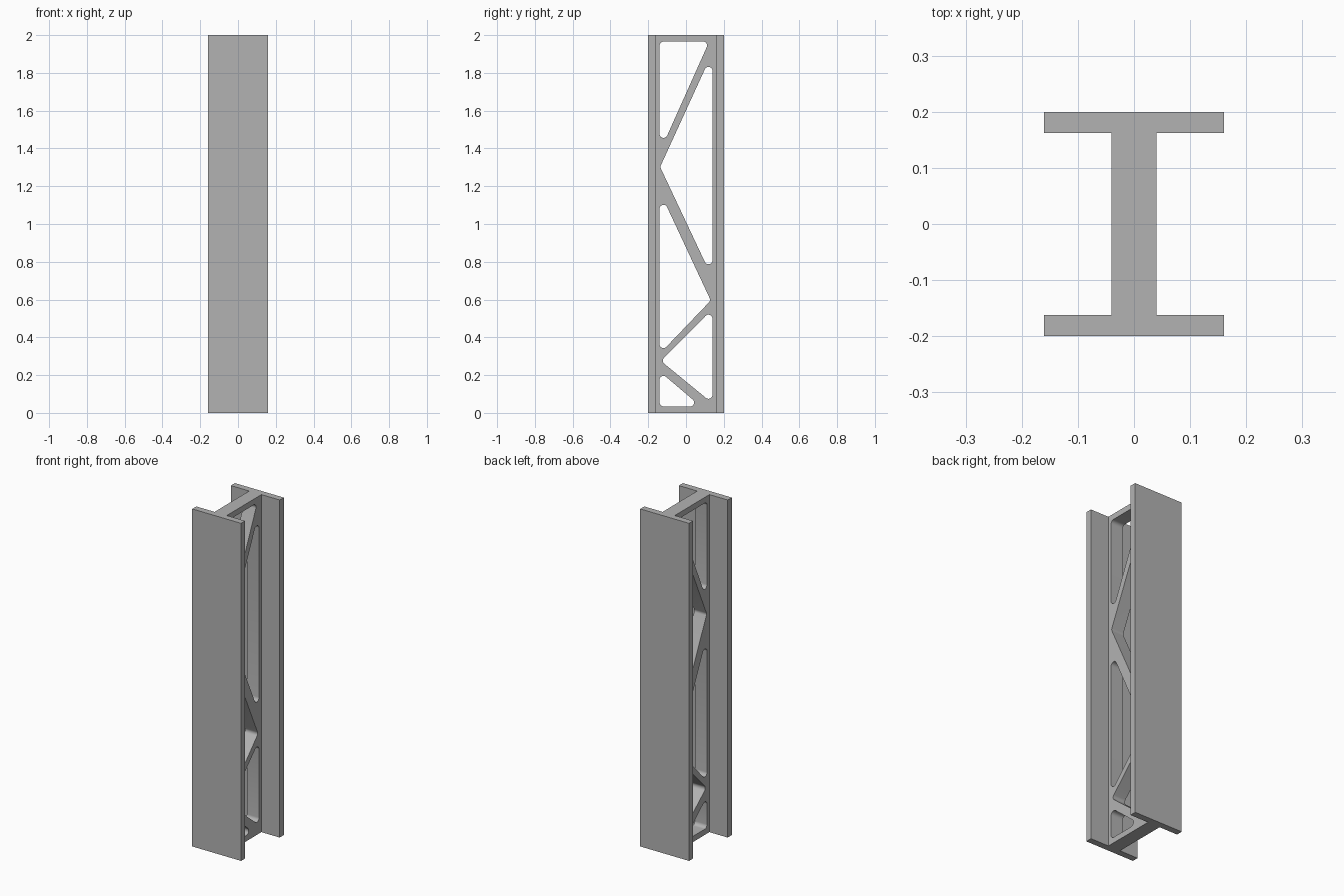
import bpy
import bmesh
import math
from mathutils import Vector

cube = bpy.data.objects.get("Cube")
if cube:
    bpy.data.objects.remove(cube, do_unlink=True)

HEIGHT, HALF_W, HALF_D = 2.0, 0.16, 0.2
WEB, FLANGE_IN = 0.04, 0.162     # half web thickness, inner flange face
EDGE, RADIUS = 0.14, 0.021       # pocket side wall, pocket corner radius

grey = bpy.data.materials.new("steel_grey")
grey.use_nodes = True
colour = (0.45, 0.45, 0.45, 1)
grey.diffuse_color = colour
grey.node_tree.nodes["Principled BSDF"].inputs["Base Color"].default_value = colour


def fillet(points, radius, steps=8):
    """Round every corner of a convex polygon with a tangent arc."""
    out = []
    for i, p in enumerate(points):
        p = Vector(p)
        a = (Vector(points[i - 1]) - p).normalized()
        b = (Vector(points[(i + 1) % len(points)]) - p).normalized()
        half = a.angle(b) / 2
        centre = p + (a + b).normalized() * radius / math.sin(half)
        start = p + a * radius / math.tan(half) - centre
        end = p + b * radius / math.tan(half) - centre
        sweep = math.pi - 2 * half
        for k in range(steps + 1):
            t = k / steps
            out.append(centre + (start * math.sin((1 - t) * sweep)
                                 + end * math.sin(t * sweep)) / math.sin(sweep))
    return out


def prism(name, outline, direction):
    """Extrude a closed outline of 3D points along a direction."""
    bm = bmesh.new()
    face = bm.faces.new([bm.verts.new(p) for p in outline])
    ext = bmesh.ops.extrude_face_region(bm, geom=[face], use_keep_orig=True)
    moved = [v for v in ext["geom"] if isinstance(v, bmesh.types.BMVert)]
    bmesh.ops.translate(bm, verts=moved, vec=direction)
    bmesh.ops.recalc_face_normals(bm, faces=bm.faces)
    mesh = bpy.data.meshes.new(name)
    bm.to_mesh(mesh)
    bm.free()
    mesh.materials.append(grey)
    obj = bpy.data.objects.new(name, mesh)
    bpy.context.collection.objects.link(obj)
    return obj


# I-shaped beam: one quarter of the section, mirrored round
quarter = [(WEB, FLANGE_IN), (HALF_W, FLANGE_IN), (HALF_W, HALF_D)]
right = [(x, -y) for x, y in reversed(quarter)] + quarter
section = right + [(-x, -y) for x, y in right]
beam = prism("i_beam", [(x, y, 0) for x, y in section], (0, 0, HEIGHT))

# Triangular lightening pockets through the web, as (y, z) corners
pockets = [
    [(-EDGE, 1.966), (0.123, 1.966), (-EDGE, 1.378)],
    [(EDGE, 1.907), (-0.137, 1.302), (EDGE, 0.714)],
    [(-EDGE, 1.175), (0.131, 0.595), (-EDGE, 0.312)],
    [(EDGE, 0.55), (-0.133, 0.275), (EDGE, 0.051)],
    [(-EDGE, 0.22), (0.079, 0.034), (-EDGE, 0.034)],
]
cutters = []
for corners in pockets:
    outline = [(-0.1, p.x, p.y) for p in fillet(corners, RADIUS)]
    cutter = prism("pocket_cutter", outline, (0.2, 0, 0))
    cutter.hide_render = True
    cutters.append(cutter)
    cut = beam.modifiers.new("pocket", 'BOOLEAN')
    cut.operation = 'DIFFERENCE'
    cut.solver = 'EXACT'
    cut.object = cutter

# Bake the cuts and drop the cutters
bpy.context.view_layer.update()
graph = bpy.context.evaluated_depsgraph_get()
beam.data = bpy.data.meshes.new_from_object(beam.evaluated_get(graph))
beam.modifiers.clear()
for cutter in cutters:
    bpy.data.objects.remove(cutter, do_unlink=True)

# Smooth pocket corners, sharp beam edges
bpy.ops.object.select_all(action='DESELECT')
beam.select_set(True)
bpy.context.view_layer.objects.active = beam
bpy.ops.object.shade_smooth_by_angle(angle=math.radians(30))
